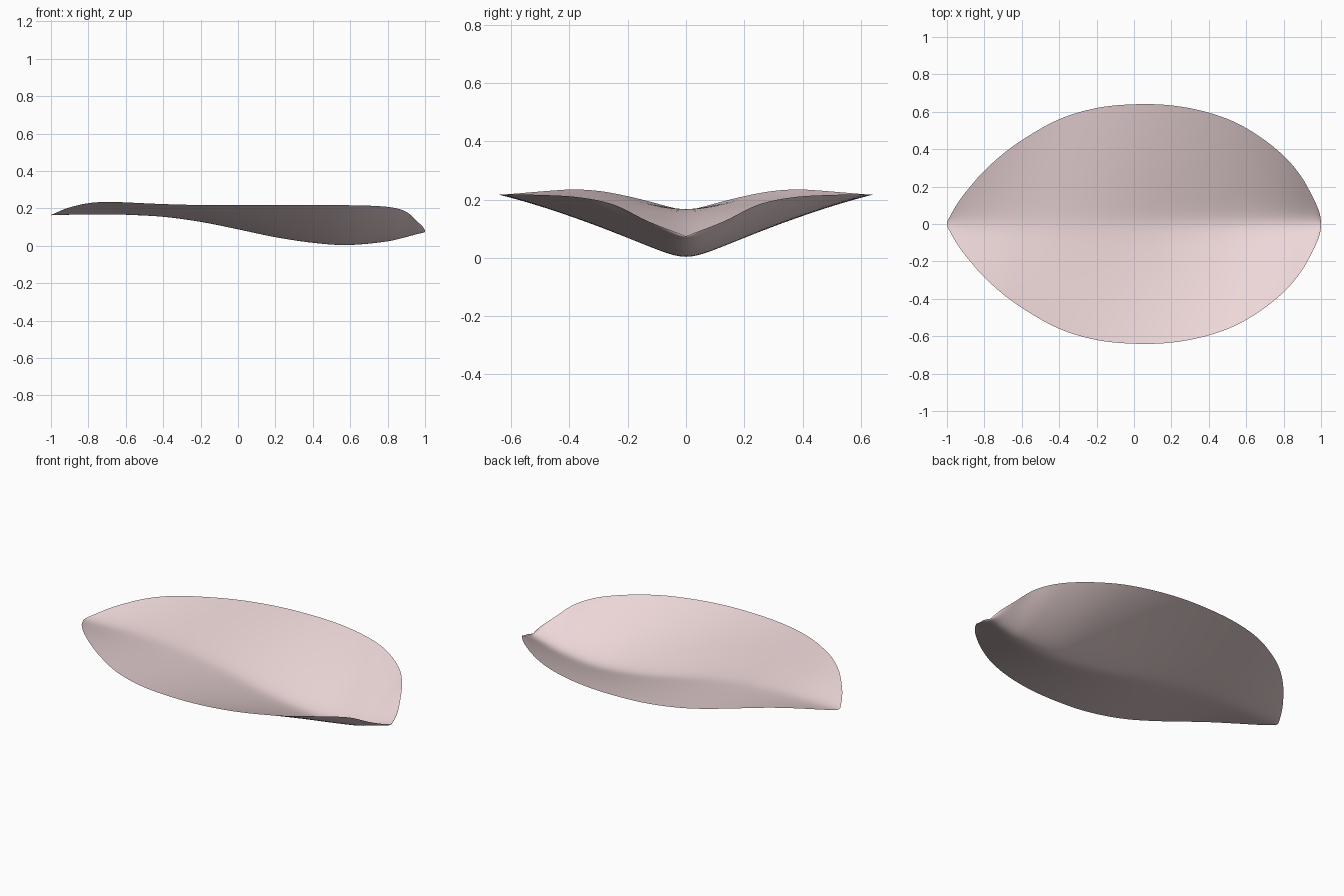
import bpy, bmesh, math

if "Cube" in bpy.data.objects:
    bpy.data.objects.remove(bpy.data.objects["Cube"])

# Keys along the length: x, half width, spine height, rim height
KEYS = [
    (-1.00, 0.000, 0.163, 0.163), (-0.98, 0.048, 0.164, 0.173),
    (-0.90, 0.170, 0.166, 0.205), (-0.80, 0.285, 0.167, 0.228),
    (-0.70, 0.375, 0.168, 0.235), (-0.60, 0.448, 0.166, 0.232),
    (-0.40, 0.560, 0.155, 0.223), (-0.20, 0.620, 0.128, 0.218),
    (0.00, 0.640, 0.088, 0.217), (0.20, 0.634, 0.046, 0.217),
    (0.40, 0.595, 0.016, 0.217), (0.58, 0.524, 0.004, 0.217),
    (0.80, 0.365, 0.024, 0.208), (0.90, 0.245, 0.047, 0.182),
    (0.96, 0.135, 0.063, 0.128), (1.00, 0.000, 0.075, 0.075),
]
U = [math.acos(-k[0]) / math.pi for k in KEYS]


def sample(u, col):
    """Smooth interpolation of one key column."""
    n = len(KEYS)
    i = 0
    while i < n - 2 and u > U[i + 1]:
        i += 1

    def slope(j):
        a, b = max(j - 1, 0), min(j + 1, n - 1)
        return (KEYS[b][col] - KEYS[a][col]) / (U[b] - U[a])
    h = U[i + 1] - U[i]
    t = (u - U[i]) / h
    return ((2*t**3 - 3*t**2 + 1) * KEYS[i][col] + (t**3 - 2*t**2 + t) * h * slope(i)
            + (3*t**2 - 2*t**3) * KEYS[i + 1][col] + (t**3 - t**2) * h * slope(i + 1))


def fold(y):
    """Rounded V cross-section."""
    return math.hypot(y, 0.06) - 0.06


# Petal sheet: lofted folded cross-sections
NX, NY = 80, 48
bm = bmesh.new()
rows = []
for i in range(NX + 1):
    u = i / NX
    x = -math.cos(math.pi * u)
    w, spine, rim = (sample(u, c) for c in (1, 2, 3))
    row = []
    for j in range(NY + 1):
        s = 2 * j / NY - 1
        y = w * s * (0.6 + 0.4 * abs(s))
        g = fold(y) / fold(w) if w > 1e-5 else 0
        row.append(bm.verts.new((x, y, spine + (rim - spine) * g)))
    rows.append(row)
for a, b in zip(rows, rows[1:]):
    for j in range(NY):
        bm.faces.new((a[j], b[j], b[j + 1], a[j + 1]))
bmesh.ops.remove_doubles(bm, verts=bm.verts, dist=1e-5)
for f in bm.faces:
    f.smooth = True
mesh = bpy.data.meshes.new("petal")
bm.to_mesh(mesh)
bm.free()
petal = bpy.data.objects.new("petal", mesh)
bpy.context.collection.objects.link(petal)

# Pale pink
mat = bpy.data.materials.new("pale_pink")
mat.diffuse_color = (0.85, 0.68, 0.69, 1)
mat.use_nodes = True
mat.node_tree.nodes["Principled BSDF"].inputs["Base Color"].default_value = mat.diffuse_color
mesh.materials.append(mat)
